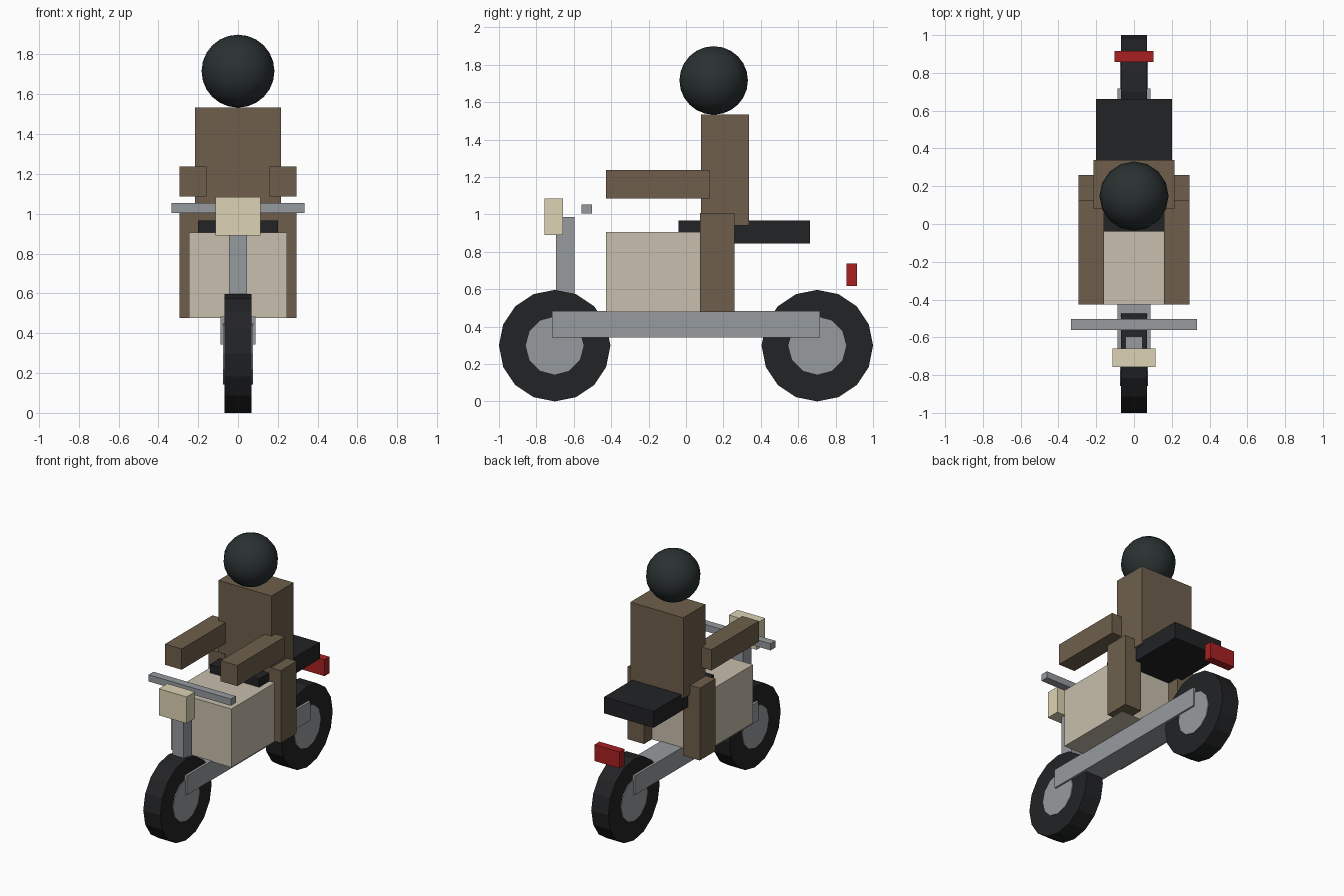
import bpy
from math import pi

if "Cube" in bpy.data.objects:
    bpy.data.objects.remove(bpy.data.objects["Cube"])


def material(name, hex_colour):
    # sRGB hex to linear diffuse colour
    rgb = [int(hex_colour[i:i + 2], 16) / 255 for i in (0, 2, 4)]
    m = bpy.data.materials.new(name)
    m.diffuse_color = [((c + 0.055) / 1.055) ** 2.4 for c in rgb] + [1]
    m.use_nodes = True
    m.node_tree.nodes["Principled BSDF"].inputs["Base Color"].default_value = m.diffuse_color
    return m


RUBBER = material("black_rubber", "222325")
METAL = material("grey_metal", "969B9F")
CREAM = material("cream_paint", "C8BFAD")
CLOTH = material("brown_cloth", "6E5F4C")
LAMP = material("lamp_glass", "DDD4B4")
RED = material("red_glass", "A82022")
HELMET = material("helmet_shell", "2A3131")


def box(name, x, y, z, mat):
    """Box spanning the given (min, max) ranges."""
    spans = (x, y, z)
    bpy.ops.mesh.primitive_cube_add(size=1, location=[(a + b) / 2 for a, b in spans])
    ob = bpy.context.object
    ob.name = name
    ob.scale = [b - a for a, b in spans]
    bpy.ops.object.transform_apply(location=False, rotation=False, scale=True)
    ob.data.materials.append(mat)


def disc(name, y, radius, width, sides, mat):
    """Wheel-like cylinder with its axle along x."""
    bpy.ops.mesh.primitive_cylinder_add(vertices=sides, radius=radius, depth=width,
                                        location=(0, y, 0.298), rotation=(0, pi / 2, 0))
    ob = bpy.context.object
    ob.name = name
    ob.data.materials.append(mat)


# Wheels
for end, y in (("front", -0.702), ("rear", 0.702)):
    disc(end + "_tyre", y, 0.298, 0.138, 16, RUBBER)
    disc(end + "_hub", y, 0.155, 0.15, 12, METAL)

# Motorcycle body
box("frame_beam", (-0.087, 0.087), (-0.717, 0.717), (0.343, 0.483), METAL)
box("body_block", (-0.245, 0.245), (-0.427, 0.17), (0.477, 0.905), CREAM)
box("seat", (-0.2, 0.2), (-0.04, 0.663), (0.845, 0.966), RUBBER)
box("steering_column", (-0.045, 0.045), (-0.695, -0.595), (0.45, 0.987), METAL)
box("handlebar", (-0.334, 0.334), (-0.56, -0.503), (1.004, 1.053), METAL)
box("headlight", (-0.113, 0.113), (-0.757, -0.658), (0.89, 1.085), LAMP)
box("tail_light", (-0.102, 0.102), (0.857, 0.915), (0.618, 0.738), RED)

# Rider
box("torso", (-0.215, 0.215), (0.08, 0.338), (0.94, 1.533), CLOTH)
for side, x in (("left", -0.226), ("right", 0.226)):
    xs = (x - 0.068, x + 0.068)
    box(side + "_arm", xs, (-0.427, 0.125), (1.086, 1.238), CLOTH)
    box(side + "_leg", xs, (0.076, 0.26), (0.477, 1.008), CLOTH)

bpy.ops.mesh.primitive_uv_sphere_add(segments=16, ring_count=12, radius=0.183,
                                     location=(0, 0.148, 1.716))
bpy.context.object.name = "helmet"
bpy.context.object.data.materials.append(HELMET)
bpy.ops.object.shade_smooth()
